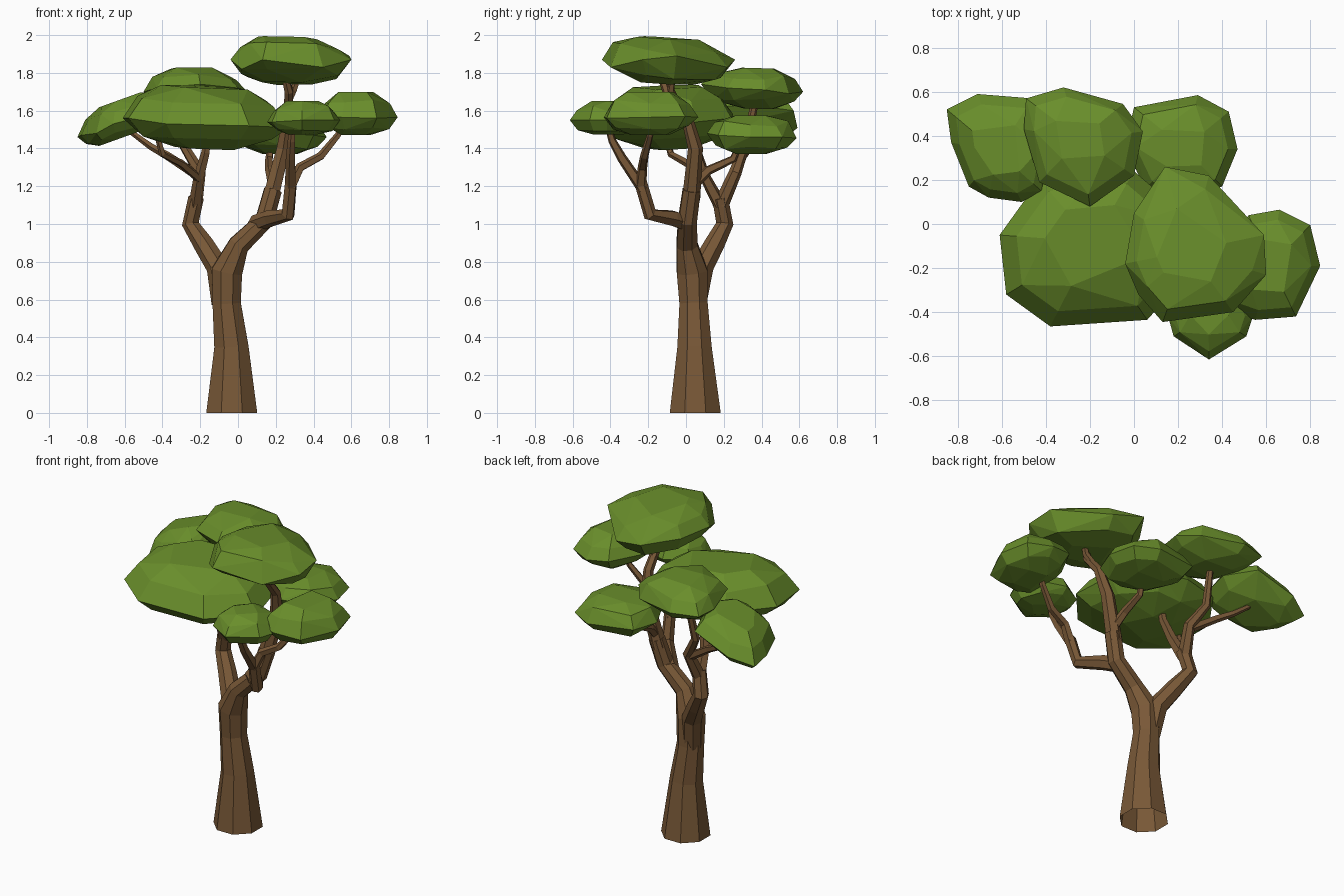
import bpy, bmesh, math, random
from mathutils import Vector

cube = bpy.data.objects.get("Cube")
if cube:
    bpy.data.objects.remove(cube, do_unlink=True)
random.seed(4)


def make_material(name, color):
    mat = bpy.data.materials.new(name)
    mat.use_nodes = True
    mat.diffuse_color = color
    bsdf = next(n for n in mat.node_tree.nodes if n.type == 'BSDF_PRINCIPLED')
    bsdf.inputs["Base Color"].default_value = color
    bsdf.inputs["Roughness"].default_value = 0.9
    return mat


bark = make_material("bark brown", (0.19, 0.098, 0.038, 1))
leaf = make_material("leaf green", (0.142, 0.27, 0.024, 1))


def finish(bm, name, mat):
    mesh = bpy.data.meshes.new(name)
    bm.to_mesh(mesh)
    bm.free()
    mesh.materials.append(mat)
    obj = bpy.data.objects.new(name, mesh)
    bpy.context.collection.objects.link(obj)


def limb(name, path, sides=6):
    """Faceted tapering tube through (x, y, z, radius) points, open where it starts."""
    bm = bmesh.new()
    pts = [Vector(p[:3]) for p in path]
    axis, side = Vector((0, 0, 1)), Vector((1, 0, 0))
    rings = []
    for i, p in enumerate(pts):
        before = (p - pts[i - 1]).normalized() if i else None
        after = (pts[i + 1] - p).normalized() if i + 1 < len(pts) else None
        tangent = ((before or after) + (after or before)).normalized()
        if p.z == 0:
            tangent = Vector((0, 0, 1))
        side = axis.rotation_difference(tangent) @ side
        axis = tangent
        other = axis.cross(side)
        ring = []
        for k in range(sides):
            a = 2 * math.pi * (k + 0.5) / sides
            ring.append(bm.verts.new(p + path[i][3] * (side * math.cos(a) + other * math.sin(a))))
        rings.append(ring)
    for lo, hi in zip(rings, rings[1:]):
        for k in range(sides):
            n = (k + 1) % sides
            bm.faces.new((lo[k], lo[n], hi[n], hi[k]))
    bm.faces.new(rings[-1])
    finish(bm, name, bark)


def canopy(name, outline, low, top, tilt=(0, 0), crown=0.45, base=0.42):
    """Flattened convex leaf pad: widest at its (x, y, z) outline, with a crown and an underside."""
    cx, cy, mid = (sum(p[i] for p in outline) / len(outline) for i in range(3))
    # (scale, height) of each ring from the underside to the crown
    rings = [(base, low), (0.8, low + 0.42 * (mid - low)), (1.0, mid),
             (0.82, mid + 0.6 * (top - mid)), (crown, top)]
    bm = bmesh.new()
    for s, z in rings:
        for i, (x, y, rim) in enumerate(outline):
            if s < 0.7 and i % 2:       # fewer corners on crown and underside
                continue
            dx, dy = (x - cx) * s, (y - cy) * s
            if s == 1:
                height = rim
            else:
                height = z + tilt[0] * dx + tilt[1] * dy
                if s > 0.7:
                    height += random.uniform(-0.015, 0.015)
            bm.verts.new((cx + dx, cy + dy, height))
    bmesh.ops.convex_hull(bm, input=bm.verts)
    loose = [v for v in bm.verts if not v.link_faces]
    bmesh.ops.delete(bm, geom=loose, context='VERTS')
    # merge nearly flat triangles into broad facets
    bmesh.ops.dissolve_limit(bm, angle_limit=math.radians(6), verts=bm.verts, edges=bm.edges)
    bmesh.ops.recalc_face_normals(bm, faces=bm.faces)
    finish(bm, name, leaf)


# Trunk and the main limbs
limb("trunk", [(-0.033, 0.049, 0, 0.146), (-0.035, 0.045, 0.35, 0.098), (-0.06, 0.04, 0.58, 0.081),
               (-0.058, 0.032, 0.75, 0.088), (0.005, 0.005, 0.89, 0.06),
               (0.14, 0.008, 1.02, 0.053), (0.185, 0.03, 1.18, 0.05)], 8)
limb("right_limb", [(-0.08, 0.05, 0.58, 0.06), (-0.105, 0.085, 0.77, 0.062), (-0.18, 0.15, 0.89, 0.055),
                    (-0.25, 0.205, 1.0, 0.047), (-0.22, 0.18, 1.14, 0.043)], 7)
limb("front_limb", [(0.09, 0.02, 1.0, 0.047), (0.17, -0.07, 1.03, 0.045), (0.265, -0.19, 1.05, 0.038),
                    (0.28, -0.24, 1.22, 0.034)])

# Branches that carry the leaf pads
limb("top_branch", [(0.17, 0.027, 1.13, 0.048), (0.24, 0.05, 1.4, 0.04), (0.265, 0.0, 1.58, 0.03),
                    (0.27, -0.1, 1.7, 0.025), (0.25, -0.13, 1.78, 0.02)])
limb("top_branch_fork", [(0.262, -0.05, 1.64, 0.022), (0.295, -0.08, 1.71, 0.02), (0.32, -0.07, 1.78, 0.016)], 5)
limb("back_left_branch", [(0.19, 0.03, 1.2, 0.03), (0.17, 0.12, 1.285, 0.026),
                          (0.165, 0.25, 1.345, 0.021), (0.18, 0.3, 1.46, 0.016)], 5)
limb("back_branch", [(-0.225, 0.185, 1.1, 0.041), (-0.2, 0.26, 1.27, 0.034),
                     (-0.285, 0.31, 1.41, 0.026), (-0.27, 0.37, 1.66, 0.019)])
limb("back_right_branch", [(-0.2, 0.25, 1.25, 0.028), (-0.37, 0.3, 1.36, 0.023),
                           (-0.46, 0.34, 1.41, 0.019), (-0.57, 0.37, 1.49, 0.014)], 5)
limb("middle_branch", [(-0.225, 0.18, 1.1, 0.037), (-0.205, 0.1, 1.25, 0.03),
                       (-0.17, 0.06, 1.38, 0.024), (-0.16, 0.05, 1.48, 0.019)], 5)
limb("middle_fork", [(-0.205, 0.1, 1.24, 0.024), (-0.3, 0.01, 1.32, 0.021), (-0.4, -0.08, 1.37, 0.019),
                     (-0.43, -0.11, 1.48, 0.015)], 5)
limb("front_branch", [(0.28, -0.225, 1.18, 0.032), (0.28, -0.34, 1.35, 0.027),
                      (0.285, -0.39, 1.44, 0.022), (0.29, -0.42, 1.54, 0.016)], 5)
limb("left_branch", [(0.28, -0.24, 1.2, 0.031), (0.33, -0.23, 1.3, 0.026), (0.44, -0.22, 1.36, 0.023),
                     (0.53, -0.19, 1.47, 0.018), (0.56, -0.18, 1.54, 0.013)], 5)

# Leaf pads
canopy("top_canopy", [(-0.04, -0.18, 1.87), (0.0, 0.05, 1.87), (0.14, 0.26, 1.87), (0.34, 0.22, 1.83),
                      (0.59, -0.05, 1.89), (0.6, -0.23, 1.87), (0.45, -0.4, 1.83),
                      (0.13, -0.445, 1.87), (0.02, -0.32, 1.82)],
       1.745, 1.985, (-0.03, -0.06), 0.5)
canopy("middle_canopy", [(-0.61, -0.05, 1.56), (-0.58, -0.32, 1.56), (-0.38, -0.465, 1.53),
                         (0.06, -0.435, 1.52), (0.27, -0.2, 1.51), (0.22, 0.05, 1.54),
                         (0.0, 0.24, 1.56), (-0.2, 0.25, 1.58), (-0.43, 0.2, 1.57)],
       1.4, 1.725, (-0.05, 0.03), 0.52, 0.35)
canopy("back_canopy", [(-0.49, 0.57, 1.7), (-0.32, 0.62, 1.7), (-0.05, 0.545, 1.69), (0.04, 0.42, 1.71),
                       (0.0, 0.22, 1.72), (-0.2, 0.08, 1.74), (-0.43, 0.19, 1.72), (-0.5, 0.43, 1.7)],
       1.61, 1.825, (0, -0.03))
canopy("back_right_canopy", [(-0.85, 0.52, 1.46), (-0.71, 0.59, 1.51), (-0.46, 0.57, 1.6),
                             (-0.38, 0.35, 1.63), (-0.42, 0.15, 1.62), (-0.51, 0.1, 1.57),
                             (-0.66, 0.12, 1.53), (-0.75, 0.17, 1.48), (-0.83, 0.37, 1.47)],
       1.455, 1.66, (0.36, 0), 0.5, 0.5)
canopy("back_left_canopy", [(0.0, 0.53, 1.47), (0.29, 0.585, 1.455), (0.43, 0.51, 1.46), (0.47, 0.34, 1.46),
                            (0.4, 0.17, 1.47), (0.23, 0.11, 1.48), (0.05, 0.16, 1.47), (-0.04, 0.35, 1.46)],
       1.37, 1.575)
canopy("left_canopy", [(0.52, 0.04, 1.58), (0.66, 0.065, 1.565), (0.8, -0.005, 1.57), (0.845, -0.19, 1.565),
                       (0.735, -0.42, 1.56), (0.55, -0.435, 1.565), (0.45, -0.4, 1.57), (0.42, -0.15, 1.58)],
       1.47, 1.7, crown=0.52)
canopy("front_canopy", [(0.155, -0.42, 1.54), (0.18, -0.51, 1.54), (0.34, -0.615, 1.55), (0.51, -0.51, 1.55),
                        (0.54, -0.42, 1.55), (0.48, -0.27, 1.55), (0.32, -0.22, 1.55), (0.18, -0.3, 1.55)],
       1.475, 1.65)
